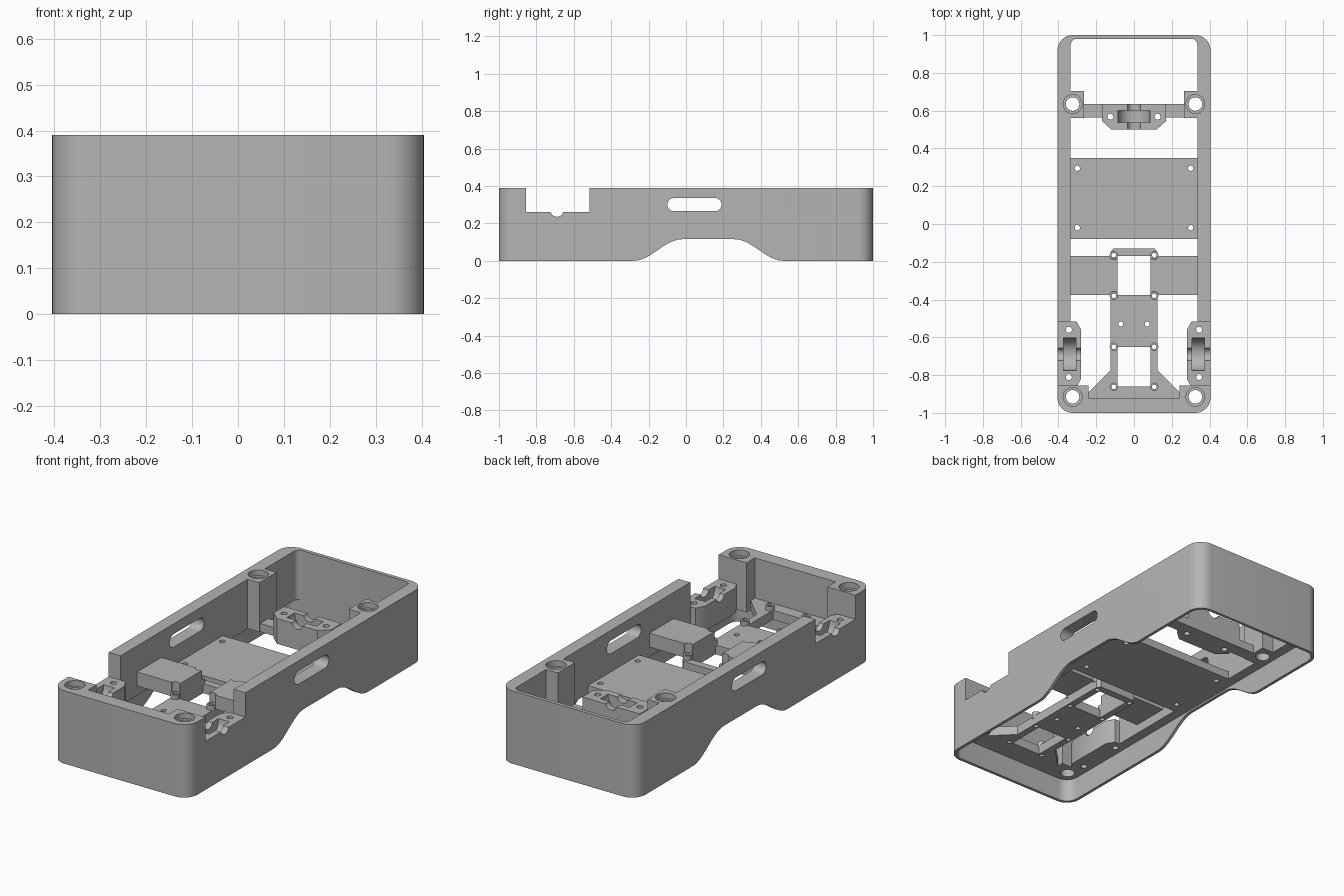
import bpy, bmesh, math

cube = bpy.data.objects.get("Cube")
if cube:
    bpy.data.objects.remove(cube, do_unlink=True)

grey = bpy.data.materials.new("plain grey")
grey.use_nodes = True
grey.diffuse_color = (0.46, 0.46, 0.46, 1)
grey.node_tree.nodes["Principled BSDF"].inputs["Base Color"].default_value = grey.diffuse_color

H, FLOOR, WALL, SEAT = 0.39, 0.125, 0.335, 0.26


def prism(name, pts, lo, hi, axis="z"):
    """Extrude a closed 2D outline along one axis."""
    place = {"x": lambda a, b, h: (h, a, b),
             "y": lambda a, b, h: (a, h, b),
             "z": lambda a, b, h: (a, b, h)}[axis]
    bm = bmesh.new()
    rings = [[bm.verts.new(place(a, b, h)) for a, b in pts] for h in (lo, hi)]
    for ring in rings:
        bm.faces.new(ring)
    n = len(pts)
    for i in range(n):
        j = (i + 1) % n
        bm.faces.new((rings[0][i], rings[0][j], rings[1][j], rings[1][i]))
    bmesh.ops.recalc_face_normals(bm, faces=bm.faces)
    mesh = bpy.data.meshes.new(name)
    bm.to_mesh(mesh)
    bm.free()
    mesh.materials.append(grey)
    ob = bpy.data.objects.new(name, mesh)
    bpy.context.collection.objects.link(ob)
    return ob


def arc(cx, cy, r, a0, a1, n):
    return [(cx + r * math.cos(math.radians(a0 + (a1 - a0) * i / n)),
             cy + r * math.sin(math.radians(a0 + (a1 - a0) * i / n))) for i in range(n + 1)]


def circle(cx, cy, r, n=32):
    return arc(cx, cy, r, 0, 360, n)[:-1]


def rect(a0, a1, b0, b1, r=0):
    if not r:
        return [(a0, b0), (a1, b0), (a1, b1), (a0, b1)]
    return (arc(a1 - r, b1 - r, r, 0, 90, 10) + arc(a0 + r, b1 - r, r, 90, 180, 10)
            + arc(a0 + r, b0 + r, r, 180, 270, 10) + arc(a1 - r, b0 + r, r, 270, 360, 10))


def mirrored(half):
    """Close an outline given on the +x side by its mirror image."""
    return half + [(-x, y) for x, y in reversed(half)]


def cutter(pts, lo, hi, axis="z"):
    ob = prism("cutter", pts, lo, hi, axis)
    ob.hide_render = True
    return ob


def cut(ob, cutters):
    bpy.context.view_layer.objects.active = ob
    for c in cutters:
        m = ob.modifiers.new("cut", "BOOLEAN")
        m.operation, m.solver, m.object = "DIFFERENCE", "EXACT", c
        bpy.ops.object.modifier_apply(modifier=m.name)


def drop(cutters):
    for c in cutters:
        bpy.data.objects.remove(c, do_unlink=True)


def holes(points, r, lo=0.05, hi=0.5):
    return [cutter(circle(s * x, y, r, 20), lo, hi) for x, y in points for s in (-1, 1)]


# Outer shell: thick upper walls with post recesses, thin skirt below
shell = prism("chassis_shell", rect(-0.405, 0.405, -1, 1, 0.08), 0, H)
well = mirrored(arc(WALL - 0.03, 0.95, 0.03, 90, 0, 6) + [
    (WALL, 0.705), (0.265, 0.705), (0.265, 0.56), (WALL, 0.56),
    (WALL, -0.855), (0.24, -0.855), (0.24, -0.925)])
ease = [(i / 12, 0.115 * (0.5 - 0.5 * math.cos(math.pi * i / 12))) for i in range(13)]
arch = ([(-0.28, -0.1)] + [(-0.28 + 0.26 * t, z) for t, z in ease]
        + [(0.52 - 0.26 * t, z) for t, z in reversed(ease)] + [(0.52, -0.1)])
shell_cuts = [
    cutter(rect(-0.389, 0.389, -0.984, 0.984, 0.066), -0.1, FLOOR),
    cutter(well, 0.1, 0.5),
    cutter(arch, -0.6, 0.6, "x"),
    cutter(rect(-0.1, 0.19, 0.265, 0.335, 0.0349), -0.6, 0.6, "x"),
    cutter(rect(-0.855, -0.515, SEAT, 0.5), -0.6, 0.6, "x"),
]
posts = [(0.325, -0.915), (0.325, 0.635)]
shell_cuts += holes(posts, 0.036) + holes(posts, 0.05, H - 0.03)

# Side axle brackets, cut together with the walls they sit on
axle_cuts = [cutter(circle(-0.69, SEAT + 0.01, 0.035), -0.6, 0.6, "x")]
axle_cuts += [cutter(circle(-0.69, SEAT, 0.086), s * 0.34 - 0.032, s * 0.34 + 0.032, "x")
              for s in (-1, 1)]
axle_cuts += holes([(0.345, -0.56), (0.345, -0.81)], 0.016)
cut(shell, shell_cuts + axle_cuts)
side_brackets = []
for side, s in (("left", 1), ("right", -1)):
    outline = [(WALL, -0.515), (0.305, -0.515), (0.28, -0.56), (0.28, -0.82),
               (0.3, -0.855), (WALL, -0.855)]
    b = prism("axle_bracket_" + side, [(s * x, y) for x, y in outline], FLOOR, SEAT)
    cut(b, axle_cuts)
    side_brackets.append(b)
drop(shell_cuts + axle_cuts)

# Rear cross bar with its own axle bracket
bar = prism("rear_cross_bar", rect(-0.265, 0.265, 0.565, 0.635), FLOOR, 0.17)
bracket = prism("rear_axle_bracket",
                mirrored([(0.17, 0.634), (0.17, 0.545), (0.12, 0.5)]), FLOOR, SEAT)
rear_cuts = [cutter(circle(0, SEAT + 0.01, 0.035), 0.4, 0.8, "y"),
             cutter(circle(0, SEAT, 0.086), 0.537, 0.602, "y")]
rear_cuts += holes([(0.125, 0.568)], 0.016)
cut(bracket, rear_cuts)
cut(bar, rear_cuts)
drop(rear_cuts)

# Main deck
deck = prism("main_deck", rect(-WALL, WALL, -0.08, 0.35), FLOOR, 0.168)
deck_cuts = holes([(0.3, 0.295), (0.3, -0.02)], 0.014)
cut(deck, deck_cuts)
drop(deck_cuts)

# Front spine with two square openings, raised wings and screw bosses
SPINE = 0.175
spine = prism("front_spine", mirrored([
    (0.24, -0.925), (0.24, -0.89), (0.125, -0.775), (0.125, -0.15), (0.11, -0.13)]), FLOOR, SPINE)
wings = [prism("raised_wing_" + n, rect(*sorted((s * 0.088, s * WALL)), -0.375, -0.17), SPINE, 0.25)
         for n, s in (("left", 1), ("right", -1))]
boss_spots = [(0.107, y) for y in (-0.165, -0.38, -0.65, -0.862)]
bosses = [prism("screw_boss", circle(s * x, y, 0.022, 20), SPINE - 0.01, 0.2)
          for x, y in boss_spots for s in (-1, 1)]
spine_cuts = [cutter(rect(-0.088, 0.088, y0, y1), 0, 0.5)
              for y0, y1 in ((-0.375, -0.17), (-0.86, -0.65))]
screws = holes(boss_spots, 0.012) + holes([(0.07, -0.53)], 0.013)
cut(spine, spine_cuts + screws)
reliefs = holes(boss_spots, 0.024)
for w in wings:
    cut(w, reliefs)
for i, b in enumerate(bosses):
    cut(b, [screws[i]])
drop(spine_cuts + screws + reliefs)

# Smooth the curved walls, keep the edges crisp
parts = [shell, bar, bracket, deck, spine] + side_brackets + wings + bosses
bpy.ops.object.select_all(action="DESELECT")
for ob in parts:
    ob.select_set(True)
bpy.context.view_layer.objects.active = shell
bpy.ops.object.shade_smooth_by_angle(angle=math.radians(30))
